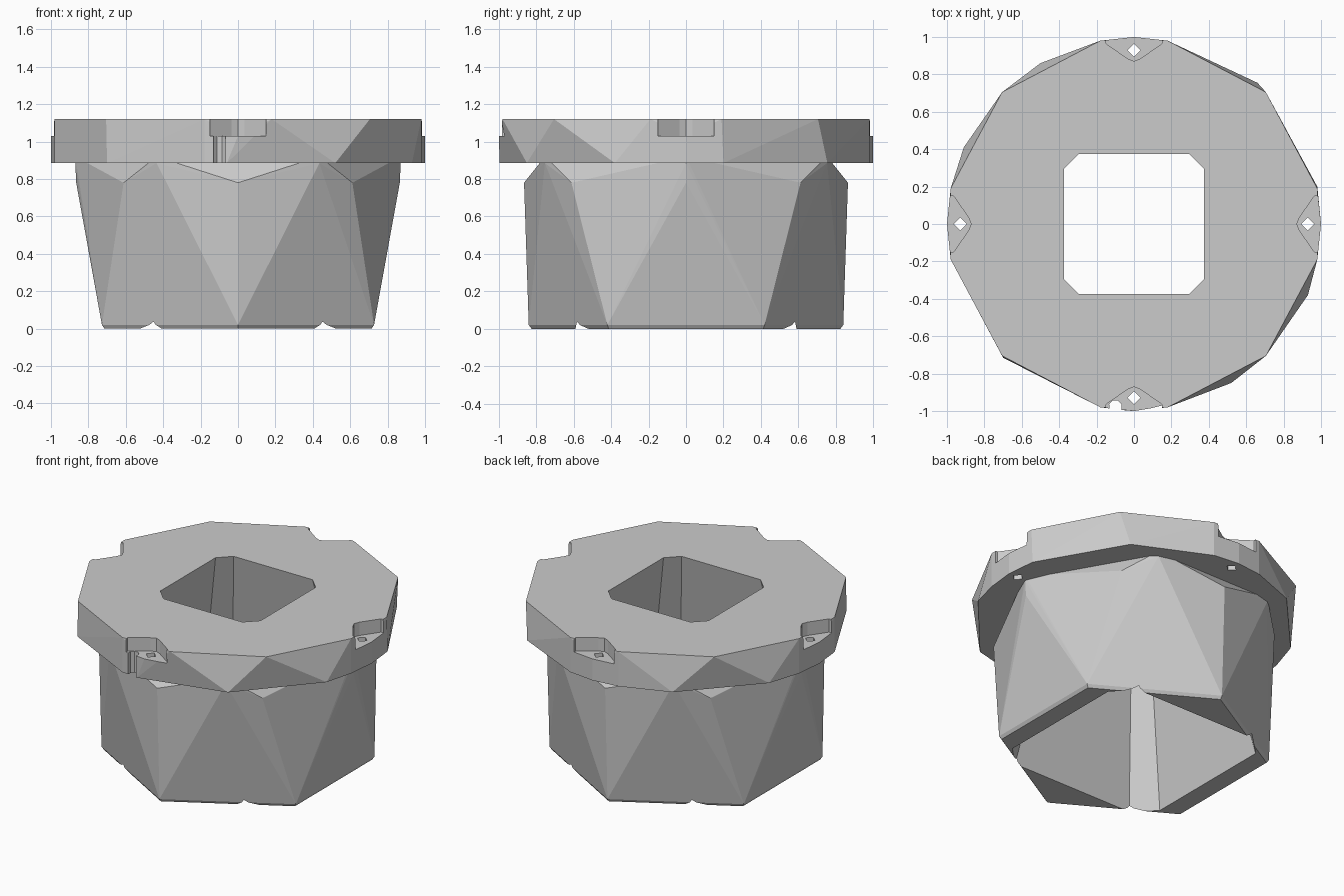
import bpy, bmesh
from math import cos, sin, pi, radians
from mathutils import Matrix, Vector

if "Cube" in bpy.data.objects:
    bpy.data.objects.remove(bpy.data.objects["Cube"])

grey = bpy.data.materials.new("plain grey")
grey.use_nodes = True
COLOUR = (0.6, 0.6, 0.6, 1)
grey.diffuse_color = COLOUR
grey.node_tree.nodes["Principled BSDF"].inputs["Base Color"].default_value = COLOUR


def ring(sides, radius, z, start=0):
    angles = [radians(start) + 2 * pi * i / sides for i in range(sides)]
    return [(radius * cos(a), radius * sin(a), z) for a in angles]


def level(outline, z):
    return [(x, y, z) for x, y in outline]


def hull(name, points, turn=0):
    """Solid wrapped tightly around the given points, turned about z."""
    bm = bmesh.new()
    for p in points:
        bm.verts.new(p)
    res = bmesh.ops.convex_hull(bm, input=bm.verts)
    spare = {g for g in res["geom_interior"] + res["geom_unused"]
             if isinstance(g, bmesh.types.BMVert)}
    bmesh.ops.delete(bm, geom=list(spare), context="VERTS")
    bmesh.ops.dissolve_limit(bm, angle_limit=radians(0.5), verts=bm.verts, edges=bm.edges)
    bmesh.ops.recalc_face_normals(bm, faces=bm.faces)
    bm.transform(Matrix.Rotation(radians(turn), 4, "Z"))
    mesh = bpy.data.meshes.new(name)
    bm.to_mesh(mesh)
    bm.free()
    mesh.materials.append(grey)
    obj = bpy.data.objects.new(name, mesh)
    bpy.context.collection.objects.link(obj)
    return obj


def combine(target, tool, operation):
    mod = target.modifiers.new("combine", "BOOLEAN")
    mod.operation, mod.object, mod.solver = operation, tool, "EXACT"
    bpy.context.view_layer.objects.active = target
    bpy.ops.object.modifier_apply(modifier=mod.name)
    bpy.data.objects.remove(tool)


# Sleeve: six-sided foot blending into an eight-sided shoulder and six-sided neck
sleeve = hull("flanged_sleeve",
              ring(6, 0.825, 0, 30) + ring(6, 0.84, 0.02, 30)
              + ring(8, 0.865, 0.78) + ring(6, 0.87, 0.885) + ring(6, 0.87, 0.92))

# Flange: twelve-sided top over an uneven lower rim
corner = [(0.18, 0.98), (0.705, 0.705), (0.98, 0.19)]
top = [(sx * x, sy * y) for x, y in corner for sx in (1, -1) for sy in (1, -1)]
rim = [(1, 0), (0.98, 0.2), (0.66, 0.755), (0.18, 0.98), (0, 1), (-0.18, 0.98),
       (-0.5, 0.86), (-0.91, 0.41), (-0.98, 0.19), (-1, 0), (-0.98, -0.19),
       (-0.7, -0.715), (-0.18, -0.98), (-0.06, -0.995), (0.52, -0.85),
       (0.93, -0.38), (0.98, -0.19)]
flange = hull("flange", level(top, 1.12) + ring(4, 1, 1.03) + level(rim, 0.885))
combine(sleeve, flange, "UNION")


# Tapered square bore with cut corners, widening towards the foot
def cut_square(half, flat, z):
    return [(sx * x, sy * y, z) for x, y in ((half, flat), (flat, half))
            for sx in (1, -1) for sy in (1, -1)]


wide, narrow = cut_square(0.59, 0.457, 0), cut_square(0.375, 0.295, 1.12)
bore = []
for low in wide:
    high = narrow[wide.index(low)]
    a, b = Vector(low), Vector(high)
    bore += [a - (b - a) * 0.1, b + (b - a) * 0.1]
combine(sleeve, hull("bore", bore), "DIFFERENCE")

# Four recessed tabs, each with a diamond pin hole
notch = [(0, 0.87), (0.035, 0.885), (-0.035, 0.885), (0.15, 0.965), (-0.15, 0.965),
         (0.15, 1.1), (-0.15, 1.1)]
for turn in range(0, 360, 90):
    combine(sleeve, hull("notch", level(notch, 1.03) + level(notch, 1.3), turn), "DIFFERENCE")
    pin = [(x, y + 0.93) for x, y, z in ring(4, 0.035, 0)]
    combine(sleeve, hull("pin_hole", level(pin, 0.8) + level(pin, 1.3), turn), "DIFFERENCE")

# Key slot in the front rim
slot = [(x - 0.1, y - 0.975) for x, y, z in ring(8, 0.035, 0, 22.5)]
slot += [(-0.132, -1.1), (-0.068, -1.1)]
combine(sleeve, hull("key_slot", level(slot, 0.8) + level(slot, 1.06)), "DIFFERENCE")
